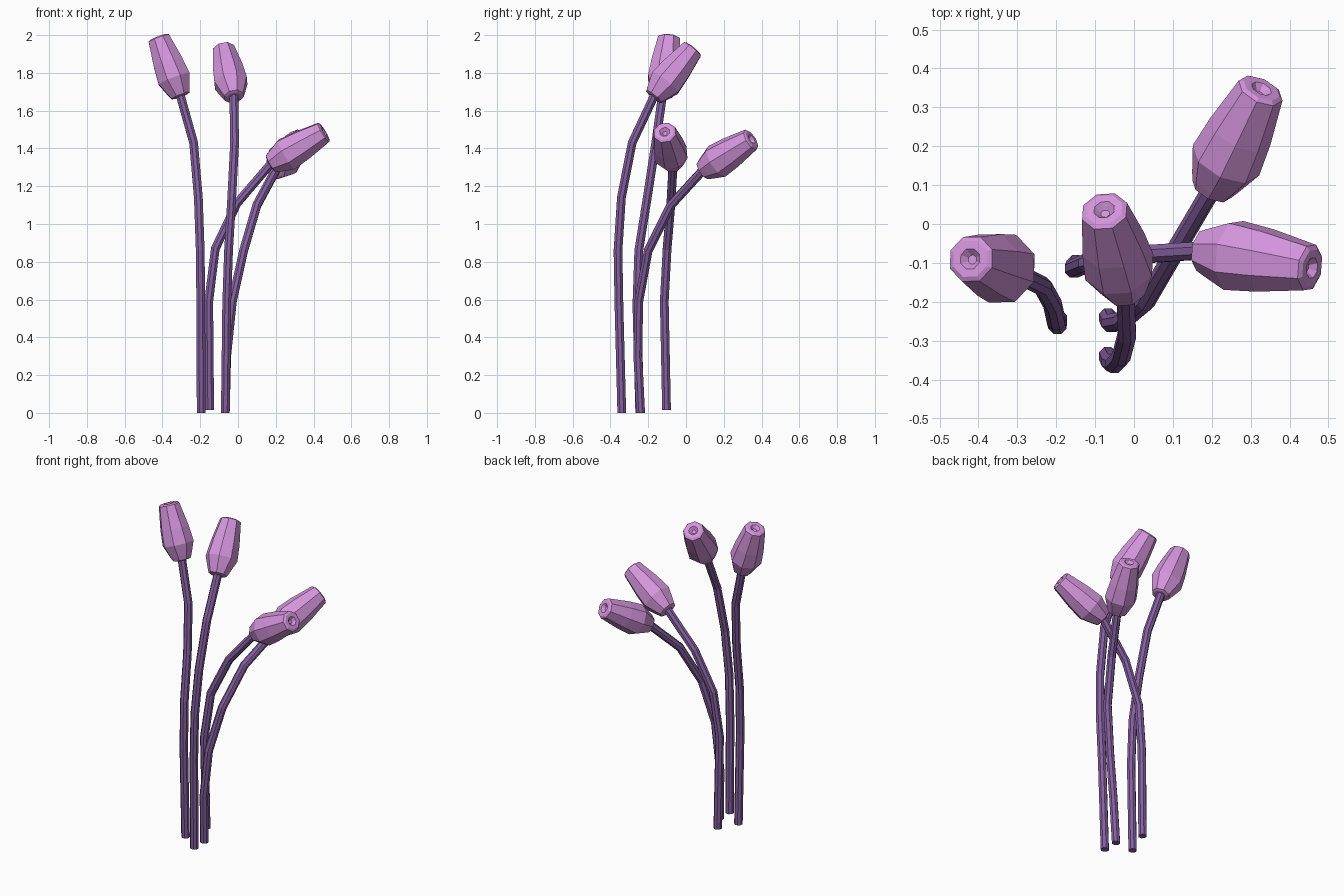
import bpy, bmesh, math
from mathutils import Vector

if "Cube" in bpy.data.objects:
    bpy.data.objects.remove(bpy.data.objects["Cube"])

SIDES = 8


def material(name, rgb):
    m = bpy.data.materials.new(name)
    m.diffuse_color = (*rgb, 1)
    m.use_nodes = True
    m.node_tree.nodes["Principled BSDF"].inputs["Base Color"].default_value = m.diffuse_color
    return m


stem_mat = material("stem_purple", (0.24, 0.12, 0.36))
bud_mat = material("bud_pink", (0.66, 0.30, 0.72))


def loft(name, rings, mat):
    """Skin octagonal rings given as (centre, axis, radius), capped at both ends."""
    bm = bmesh.new()
    loops = []
    for centre, axis, radius in rings:
        turn = Vector((0, 0, 1)).rotation_difference(axis)
        loop = []
        for i in range(SIDES):
            a = 2 * math.pi * (i + 0.5) / SIDES
            p = Vector((math.cos(a), math.sin(a), 0)) * radius
            loop.append(bm.verts.new(centre + turn @ p))
        loops.append(loop)
    for low, high in zip(loops, loops[1:]):
        for i in range(SIDES):
            j = (i + 1) % SIDES
            bm.faces.new((low[i], low[j], high[j], high[i]))
    bm.faces.new(loops[0][::-1])
    bm.faces.new(loops[-1])
    mesh = bpy.data.meshes.new(name)
    bm.to_mesh(mesh)
    bm.free()
    mesh.materials.append(mat)
    obj = bpy.data.objects.new(name, mesh)
    bpy.context.collection.objects.link(obj)


# Bud profile: (distance along the axis, radius), ending in a dimple at the tip
BUD = [(-0.005, 0.04), (0.0, 0.055), (0.025, 0.066), (0.095, 0.094),
       (0.19, 0.085), (0.325, 0.062), (0.332, 0.05), (0.332, 0.028),
       (0.315, 0.012)]

# Each flower: stem path from the ground to the bud, then the bud's tip
FLOWERS = {
    "left": ([(-0.195, -0.245, 0), (-0.197, -0.26, 0.57), (-0.20, -0.25, 0.86),
              (-0.21, -0.205, 1.14), (-0.235, -0.16, 1.43), (-0.305, -0.125, 1.68)],
             (-0.42, -0.09, 1.985)),
    "middle": ([(-0.067, -0.34, 0), (-0.06, -0.355, 0.57), (-0.05, -0.36, 0.86),
                (-0.033, -0.342, 1.14), (-0.018, -0.285, 1.43), (-0.022, -0.17, 1.675)],
               (-0.075, 0.03, 1.92)),
    "right": ([(-0.15, -0.103, 0.015), (-0.155, -0.115, 0.59), (-0.12, -0.10, 0.87),
               (-0.005, -0.08, 1.11), (0.175, -0.068, 1.32)],
              (0.457, -0.113, 1.487)),
    "back": ([(-0.067, -0.24, 0), (-0.06, -0.255, 0.3), (-0.03, -0.25, 0.59),
              (0.03, -0.20, 0.86), (0.10, -0.08, 1.10), (0.20, 0.09, 1.285)],
             (0.33, 0.352, 1.452)),
}

for name, (path, tip) in FLOWERS.items():
    pts = [Vector(p) for p in path]
    axis = (Vector(tip) - pts[-1]).normalized()

    # Stem, running slightly into the bud
    pts.append(pts[-1] + axis * 0.03)
    rings = []
    for i, p in enumerate(pts):
        before = (p - pts[i - 1]).normalized() if i else Vector((0, 0, 1))
        after = (pts[i + 1] - p).normalized() if i + 1 < len(pts) else before
        direction = (before + after).normalized() if i else Vector((0, 0, 1))
        rings.append((p, direction, 0.025))
    loft(name + "_stem", rings, stem_mat)

    # Bud
    base = Vector(path[-1])
    loft(name + "_bud", [(base + axis * d, axis, r) for d, r in BUD], bud_mat)
